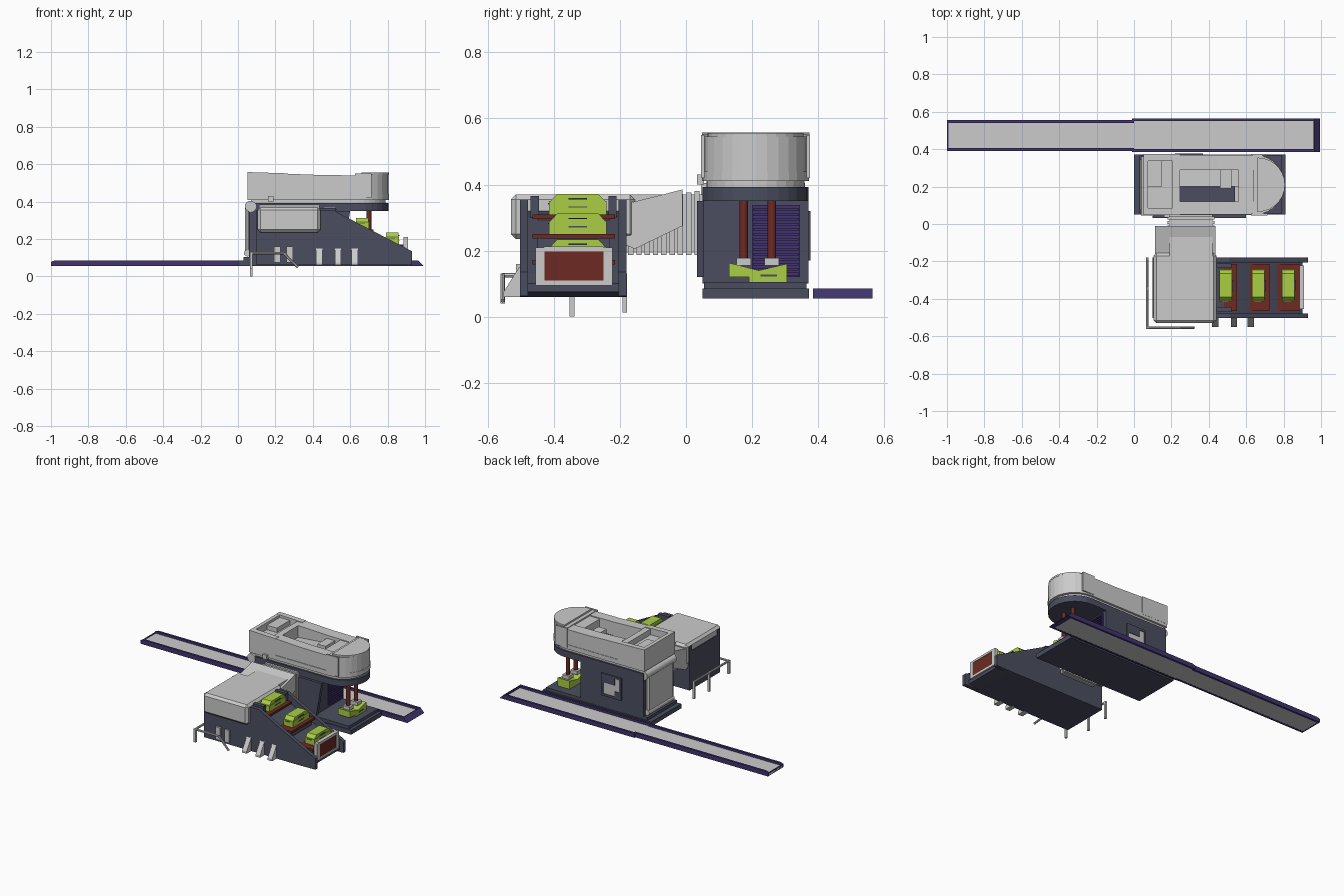
import bpy, bmesh, math
from mathutils import Vector


def mat(name, rgb):
    m = bpy.data.materials.new(name)
    m.diffuse_color = (*rgb, 1)
    return m


DARK = mat("dark_slate", (0.07, 0.076, 0.115))
GREEN = mat("lime", (0.40, 0.61, 0.06))
RED = mat("rust_red", (0.155, 0.023, 0.017))
PURPLE = mat("deep_purple", (0.053, 0.034, 0.156))


def prism(name, pts, axis, a, b, m=None, bevel=0):
    """Extrude a 2D outline along an axis; x: (y,z), y: (x,z), z: (x,y)."""
    place = {"x": lambda p, d: (d, p[0], p[1]),
             "y": lambda p, d: (p[0], d, p[1]),
             "z": lambda p, d: (p[0], p[1], d)}[axis]
    bm = bmesh.new()
    lo = [bm.verts.new(place(p, a)) for p in pts]
    hi = [bm.verts.new(place(p, b)) for p in pts]
    bm.faces.new(lo)
    bm.faces.new(hi)
    n = len(pts)
    for i in range(n):
        j = (i + 1) % n
        bm.faces.new((lo[i], lo[j], hi[j], hi[i]))
    bmesh.ops.recalc_face_normals(bm, faces=bm.faces)
    me = bpy.data.meshes.new(name)
    bm.to_mesh(me)
    bm.free()
    ob = bpy.data.objects.new(name, me)
    bpy.context.collection.objects.link(ob)
    if m:
        me.materials.append(m)
    if bevel:
        mod = ob.modifiers.new("bevel", "BEVEL")
        mod.width, mod.segments = bevel, 1
    return ob


def box(name, x0, x1, y0, y1, z0, z1, m=None, bevel=0):
    return prism(name, [(x0, y0), (x1, y0), (x1, y1), (x0, y1)], "z", z0, z1, m, bevel)


def rod(name, p, q, r, m=None, sides=16):
    p, q = Vector(p), Vector(q)
    bpy.ops.mesh.primitive_cylinder_add(vertices=sides, radius=r, depth=(q - p).length, location=(p + q) / 2)
    ob = bpy.context.object
    ob.name = name
    ob.rotation_euler = (q - p).to_track_quat("Z", "Y").to_euler()
    if m:
        ob.data.materials.append(m)
    bpy.ops.object.shade_smooth_by_angle(angle=math.radians(40))
    return ob


def capsule(x0, cx, cy, r, n=14):
    """Plan outline with a square left end and a round right end."""
    arc = [(cx + r * math.cos(t), cy + r * math.sin(t))
           for t in (math.pi * (i / n - 0.5) for i in range(n + 1))]
    return [(x0, cy - r)] + arc + [(x0, cy + r)]


# conveyor: two belts with side rails and end lips
for tag, x0, x1, y0, y1 in (("left", -1, 0, 0.39, 0.555), ("right", -0.01, 0.965, 0.385, 0.565)):
    box(f"belt_{tag}", x0, x1, y0 + 0.01, y1 - 0.01, 0.056, 0.07)
    side = [(x0, 0.055), (x1, 0.055), (x1, 0.085), (x0 + 0.02, 0.085), (x0, 0.078)]
    for y in (y0, y1 - 0.015):
        prism(f"belt_rail_{tag}", side, "y", y, y + 0.015, PURPLE)
box("belt_end_left", -1, -0.993, 0.39, 0.555, 0.055, 0.075, PURPLE)
prism("belt_end_right", [(0.96, 0.055), (0.995, 0.055), (0.965, 0.085), (0.96, 0.085)], "y", 0.385, 0.565, PURPLE)

# main machine: base and body
box("main_base", 0.0, 0.81, 0.05, 0.372, 0.055, 0.085, DARK)
box("main_base_step", 0.03, 0.79, 0.055, 0.365, 0.085, 0.105, DARK)
box("main_body", 0.06, 0.53, 0.05, 0.37, 0.1, 0.355, DARK)
prism("body_side_plate", [(0.1, 0.12), (0.56, 0.12), (0.6, 0.35), (0.1, 0.35)], "y", 0.033, 0.055, DARK)
prism("upper_deck", capsule(0.06, 0.645, 0.21, 0.16), "z", 0.35, 0.392, DARK)
prism("upper_neck", capsule(0.07, 0.64, 0.21, 0.148), "z", 0.39, 0.412)
# back window
box("window_pane", 0.23, 0.36, 0.365, 0.373, 0.18, 0.31)
for i, (x0, x1, z0, z1) in enumerate(((0.22, 0.235, 0.17, 0.32), (0.355, 0.37, 0.17, 0.32),
                                      (0.235, 0.355, 0.17, 0.185), (0.235, 0.355, 0.305, 0.32),
                                      (0.27, 0.355, 0.26, 0.305), (0.235, 0.27, 0.185, 0.22))):
    box(f"window_frame_{i}", x0, x1, 0.365, 0.377, z0, z1, DARK)
# ribbed shutter
box("shutter", 0.525, 0.537, 0.2, 0.345, 0.12, 0.338, PURPLE)
for i in range(14):
    z = 0.125 + i * 0.015
    box(f"shutter_slat_{i}", 0.535, 0.546, 0.203, 0.342, z, z + 0.008, PURPLE)
# left roller and panel
rod("left_roller", (0.067, 0.045, 0.375), (0.067, 0.36, 0.375), 0.03)
box("left_panel", 0.038, 0.065, 0.075, 0.345, 0.11, 0.375, None, 0.01)
rod("left_lower_roller", (0.05, 0.075, 0.125), (0.05, 0.345, 0.125), 0.018)

# upper shell: left tank, open middle channel, round nose
prism("shell_floor", capsule(0.05, 0.645, 0.21, 0.162), "z", 0.41, 0.44)
left_top = [(0.05, 0.43), (0.245, 0.43), (0.245, 0.552), (0.05, 0.558)]
mid_top = [(0.245, 0.43), (0.69, 0.43), (0.69, 0.54), (0.45, 0.542), (0.245, 0.55)]
for y0, y1 in ((0.048, 0.085), (0.338, 0.373)):
    prism("tank_wall", left_top, "y", y0, y1)
for y0, y1 in ((0.052, 0.12), (0.29, 0.369)):
    prism("channel_wall", mid_top, "y", y0, y1)
box("tank_wall_left", 0.05, 0.075, 0.085, 0.338, 0.43, 0.557)
box("tank_wall_right", 0.205, 0.245, 0.085, 0.338, 0.43, 0.548)
box("tank_fill", 0.075, 0.205, 0.085, 0.338, 0.43, 0.51)
box("tank_block", 0.075, 0.15, 0.2, 0.338, 0.51, 0.54)
box("channel_floor_dark", 0.245, 0.54, 0.12, 0.2, 0.438, 0.45, DARK)
prism("channel_step", [(0.245, 0.43), (0.6, 0.43), (0.6, 0.5), (0.245, 0.47)], "y", 0.2, 0.29)
box("channel_block", 0.46, 0.52, 0.19, 0.29, 0.44, 0.52)
box("channel_end", 0.56, 0.65, 0.12, 0.29, 0.43, 0.535)
prism("nose", capsule(0.635, 0.645, 0.21, 0.16), "z", 0.43, 0.545)
prism("nose_cap", capsule(0.66, 0.662, 0.21, 0.145), "z", 0.545, 0.556)
for y in (0.046, 0.365):
    box("nose_clasp", 0.625, 0.715, y, y + 0.01, 0.42, 0.55)
box("side_clip", 0.16, 0.19, 0.034, 0.055, 0.4, 0.43)

# press pistons over the rear crate
for y in (0.175, 0.26):
    rod("piston", (0.7, y, 0.165), (0.7, y, 0.355), 0.013, RED)
    box("piston_foot", 0.675, 0.725, y - 0.022, y + 0.022, 0.155, 0.178)
prism("rear_crate", [(0.13, 0.12), (0.19, 0.12), (0.19, 0.103), (0.305, 0.103), (0.305, 0.16),
                     (0.22, 0.14), (0.13, 0.163)], "x", 0.655, 0.745, GREEN)
box("rear_crate_slot", 0.744, 0.748, 0.225, 0.275, 0.122, 0.127, DARK)

# bellows and connector between the machines
box("bellows_core", 0.19, 0.42, -0.19, 0.055, 0.195, 0.37)
for i in range(9):
    y = -0.175 + i * 0.025
    box(f"bellows_rib_{i}", 0.18, 0.43, y, y + 0.016, 0.186, 0.345 + 0.0045 * i)
prism("connector", [(-0.19, 0.22), (-0.155, 0.205), (-0.01, 0.275), (-0.01, 0.385), (-0.16, 0.347), (-0.19, 0.347)],
      "x", 0.112, 0.435)

# front machine: body, ramp and raised sides
prism("front_body", [(0.1, 0.06), (0.82, 0.06), (0.9, 0.075), (0.9, 0.1), (0.85, 0.13),
                     (0.52, 0.3), (0.44, 0.32), (0.1, 0.32)], "y", -0.485, -0.2, DARK)
side = [(0.1, 0.06), (0.82, 0.06), (0.93, 0.062), (0.93, 0.135), (0.545, 0.335),
        (0.51, 0.355), (0.1, 0.355)]
for y in (-0.503, -0.205):
    prism("front_side", side, "y", y, y + 0.025, DARK)
for y in (-0.47, -0.235):
    box("ramp_post", 0.44, 0.52, y, y + 0.025, 0.29, 0.365, DARK)
box("front_hood", 0.105, 0.44, -0.53, -0.155, 0.235, 0.37, None, 0.015)
# tail board
box("tail_board", 0.888, 0.906, -0.43, -0.25, 0.11, 0.2, RED)
for y in (-0.455, -0.25):
    box("tail_frame_side", 0.885, 0.91, y, y + 0.027, 0.095, 0.21)
for z in (0.095, 0.198):
    box("tail_frame_bar", 0.885, 0.91, -0.43, -0.25, z, z + 0.014)

# crates on red trays
for x, z in ((0.49, 0.31), (0.665, 0.25), (0.825, 0.172)):
    box("tray", x - 0.06, x + 0.06, -0.465, -0.215, z - 0.014, z, RED)
    box("tray_support", x - 0.06, x + 0.045, -0.45, -0.23, z - 0.06, z - 0.014, DARK)
    box("crate", x - 0.036, x + 0.036, -0.415, -0.24, z, z + 0.04, GREEN)
    prism("crate_lid", [(-0.41, z + 0.04), (-0.245, z + 0.04), (-0.265, z + 0.062), (-0.39, z + 0.062)],
          "x", x - 0.033, x + 0.033, GREEN)
    for dz in (0.02, 0.045):
        box("crate_slot", x + 0.03, x + 0.039, -0.355, -0.3, z + dz, z + dz + 0.004, DARK)
    box("crate_side_slot", x - 0.02, x + 0.015, -0.418, -0.41, z + 0.03, z + 0.034, DARK)

# front buttress fins and vents
for x in (0.418, 0.518, 0.608):
    prism("fin", [(-0.495, 0.06), (-0.552, 0.06), (-0.552, 0.075), (-0.505, 0.15), (-0.495, 0.15)],
          "x", x, x + 0.033)
for x in (0.193, 0.26):
    box("vent", x, x + 0.033, -0.515, -0.5, 0.075, 0.16)

# guard rail
path = [(0.07, -0.18, 0.125), (0.07, -0.555, 0.125), (0.245, -0.555, 0.125), (0.32, -0.555, 0.048)]
for p, q in zip(path, path[1:]):
    rod("guard_rail", p, q, 0.007, sides=8)
for y, z in ((-0.185, 0.012), (-0.345, 0.0), (-0.555, 0.04)):
    box("rail_leg", 0.063, 0.077, y - 0.007, y + 0.007, z, 0.13)
